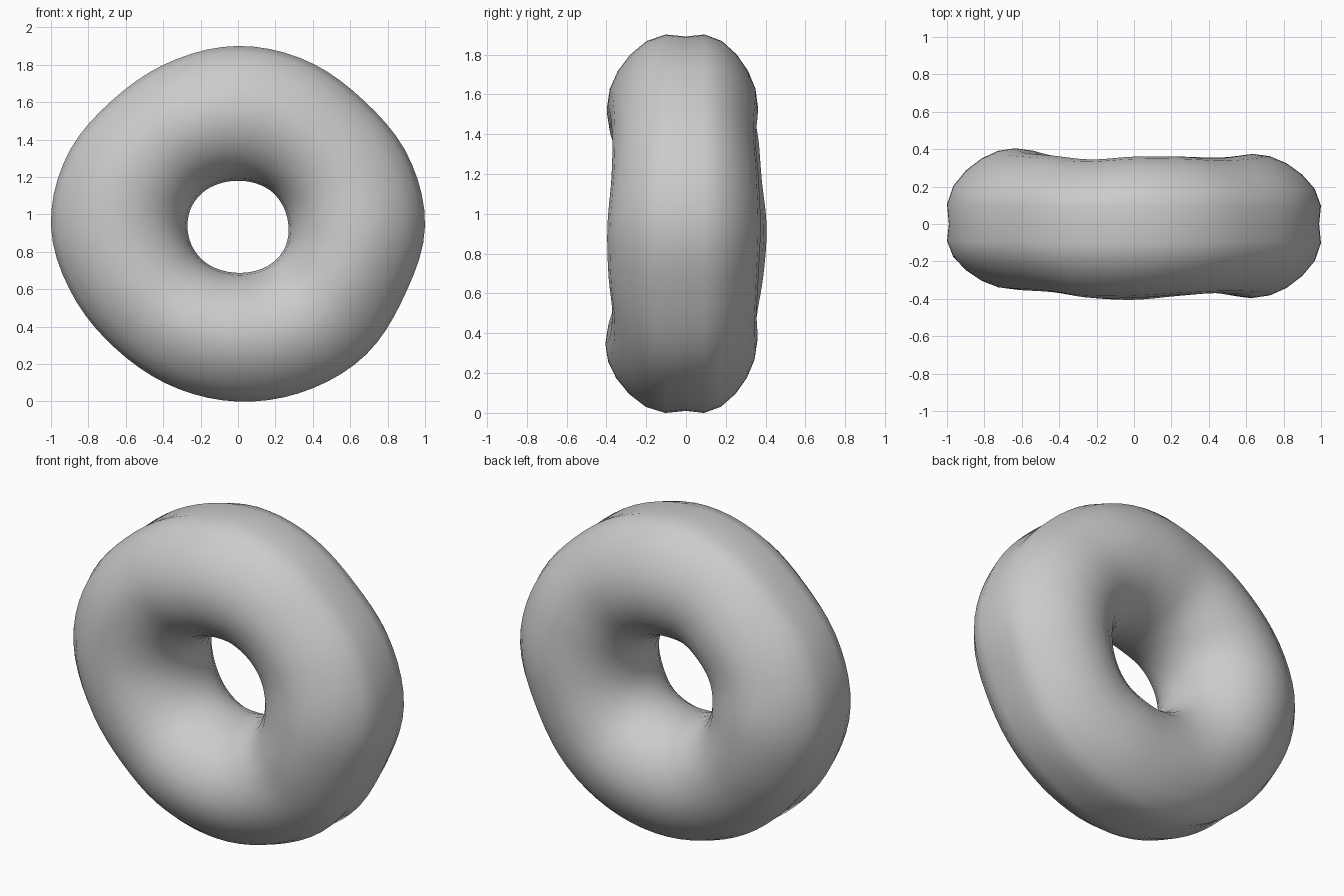
import bpy, bmesh
from math import sin, cos, tau, floor

old = bpy.data.objects.get("Cube")
if old:
    bpy.data.objects.remove(old, do_unlink=True)

RING, TUBE = 72, 24
CENTRE_Z = 0.935

# Lumpy ring measurements, at equal angles counter-clockwise from +x
OUTER = [1.0, .985, .952, .96, .966, .953, .953, .99,
         1.0, .957, .923, .923, .935, .95, .968, .963]
HOLE = [.27, .265, .26, .25, .245, .25, .262, .27,
        .27, .267, .26, .25, .247, .255, .268, .275]
FRONT = [.395, .375, .37, .38, .395, .395, .365, .355,
         .35, .355, .365, .395, .405, .385, .37, .39]
BACK = [.375, .365, .35, .36, .36, .345, .365, .38,
        .405, .39, .36, .345, .35, .36, .355, .365]


def sample(table, angle):
    """Smooth periodic interpolation of a table round the ring."""
    t = angle / tau * len(table)
    i = floor(t)
    f = t - i
    a, b, c, d = (table[(i + k) % len(table)] for k in (-1, 0, 1, 2))
    return b + f / 2 * (c - a + f * (2*a - 5*b + 4*c - d + f * (3*(b - c) + d - a)))


def ring_point(u, v):
    """Point at angle u round the ring and v round the tube."""
    outer, hole = sample(OUTER, u), sample(HOLE, u)
    middle, half = (outer + hole) / 2, (outer - hole) / 2
    depth = sample(FRONT if sin(v) < 0 else BACK, u)
    # two low ridges either side of a dip along the outer rim
    ridge = 0.05 * max(0, cos(v)) ** 4 * abs(sin(2 * v)) - 0.01 * max(0, cos(v))
    r = middle + half * cos(v) + ridge
    return r * cos(u), depth * sin(v), CENTRE_Z + r * sin(u)


# Soft ring body
bm = bmesh.new()
rows = [[bm.verts.new(ring_point(tau * i / RING, tau * j / TUBE))
         for j in range(TUBE)] for i in range(RING)]
for i in range(RING):
    for j in range(TUBE):
        here, there = rows[i], rows[(i + 1) % RING]
        k = (j + 1) % TUBE
        bm.faces.new((here[j], here[k], there[k], there[j]))
bmesh.ops.recalc_face_normals(bm, faces=bm.faces)
for face in bm.faces:
    face.smooth = True
mesh = bpy.data.meshes.new("lumpy_ring")
bm.to_mesh(mesh)
bm.free()
ring = bpy.data.objects.new("lumpy_ring", mesh)
bpy.context.collection.objects.link(ring)

# Plain grey material
grey = bpy.data.materials.new("light_grey")
grey.use_nodes = True
colour = (0.6, 0.6, 0.6, 1)
grey.diffuse_color = colour
grey.node_tree.nodes["Principled BSDF"].inputs["Base Color"].default_value = colour
mesh.materials.append(grey)
